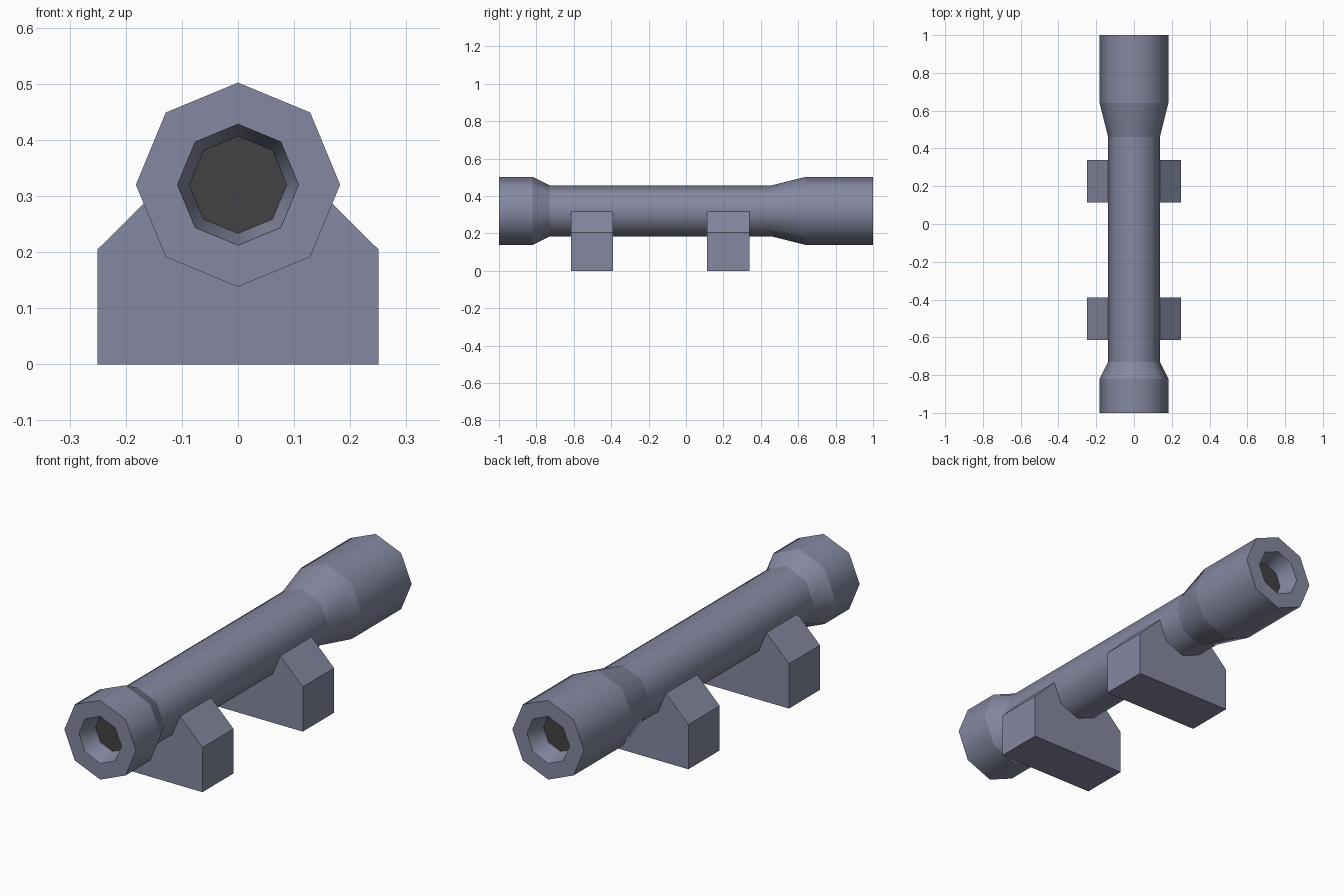
import bpy, bmesh, math

if "Cube" in bpy.data.objects:
    bpy.data.objects.remove(bpy.data.objects["Cube"])

SIDES = 8
AXIS_Z = 0.32
TUBE_R = 0.137


def material(name, rgb):
    m = bpy.data.materials.new(name)
    m.diffuse_color = (*rgb, 1)
    m.use_nodes = True
    m.node_tree.nodes["Principled BSDF"].inputs["Base Color"].default_value = m.diffuse_color
    return m


body_mat = material("blue grey metal", (0.235, 0.25, 0.355))
lens_mat = material("dark glass", (0.055, 0.054, 0.057))


def finish(name, bm, mats):
    bmesh.ops.recalc_face_normals(bm, faces=bm.faces[:])
    me = bpy.data.meshes.new(name)
    bm.to_mesh(me)
    bm.free()
    for m in mats:
        me.materials.append(m)
    ob = bpy.data.objects.new(name, me)
    bpy.context.collection.objects.link(ob)
    return ob


# Sight tube: octagonal lathe along y, from the front lens around to the rear lens
profile = [(-0.91, 0.087), (-1.0, 0.108), (-1.0, 0.182), (-0.82, 0.182),
           (-0.73, TUBE_R), (0.46, TUBE_R), (0.64, 0.182),
           (1.0, 0.182), (1.0, 0.108), (0.91, 0.087)]
bm = bmesh.new()
rings = []
for y, r in profile:
    rings.append([bm.verts.new((r * math.cos(math.tau * i / SIDES), y,
                                AXIS_Z + r * math.sin(math.tau * i / SIDES)))
                  for i in range(SIDES)])
for a, b in zip(rings, rings[1:]):
    for i in range(SIDES):
        j = (i + 1) % SIDES
        f = bm.faces.new((a[i], a[j], b[j], b[i]))
        f.smooth = abs(a[0].co.y - b[0].co.y) > 1e-4   # rims stay flat
# Lenses close both ends
for ring in (rings[0], rings[-1]):
    bm.faces.new(ring).material_index = 1
# Section borders are hard, the sides are smooth around the axis
for ring in rings:
    for i in range(SIDES):
        bm.edges.get((ring[i], ring[(i + 1) % SIDES])).smooth = False
finish("scope_tube", bm, [body_mat, lens_mat])

# Mount blocks: chamfered block with a cradle that follows the underside of the tube
cradle_r = TUBE_R - 0.003
cradle = [(cradle_r * math.cos(a), AXIS_Z + cradle_r * math.sin(a))
          for a in (-math.pi * k / 4 for k in range(5))]
section = [(-0.25, 0.205), (-0.25, 0), (0.25, 0), (0.25, 0.205)] + cradle
for name, y0, y1 in (("front_mount", -0.615, -0.39), ("rear_mount", 0.113, 0.34)):
    bm = bmesh.new()
    face = bm.faces.new([bm.verts.new((x, y0, z)) for x, z in section])
    ext = bmesh.ops.extrude_face_region(bm, geom=[face])
    verts = [g for g in ext["geom"] if isinstance(g, bmesh.types.BMVert)]
    bmesh.ops.translate(bm, verts=verts, vec=(0, y1 - y0, 0))
    finish(name, bm, [body_mat])
